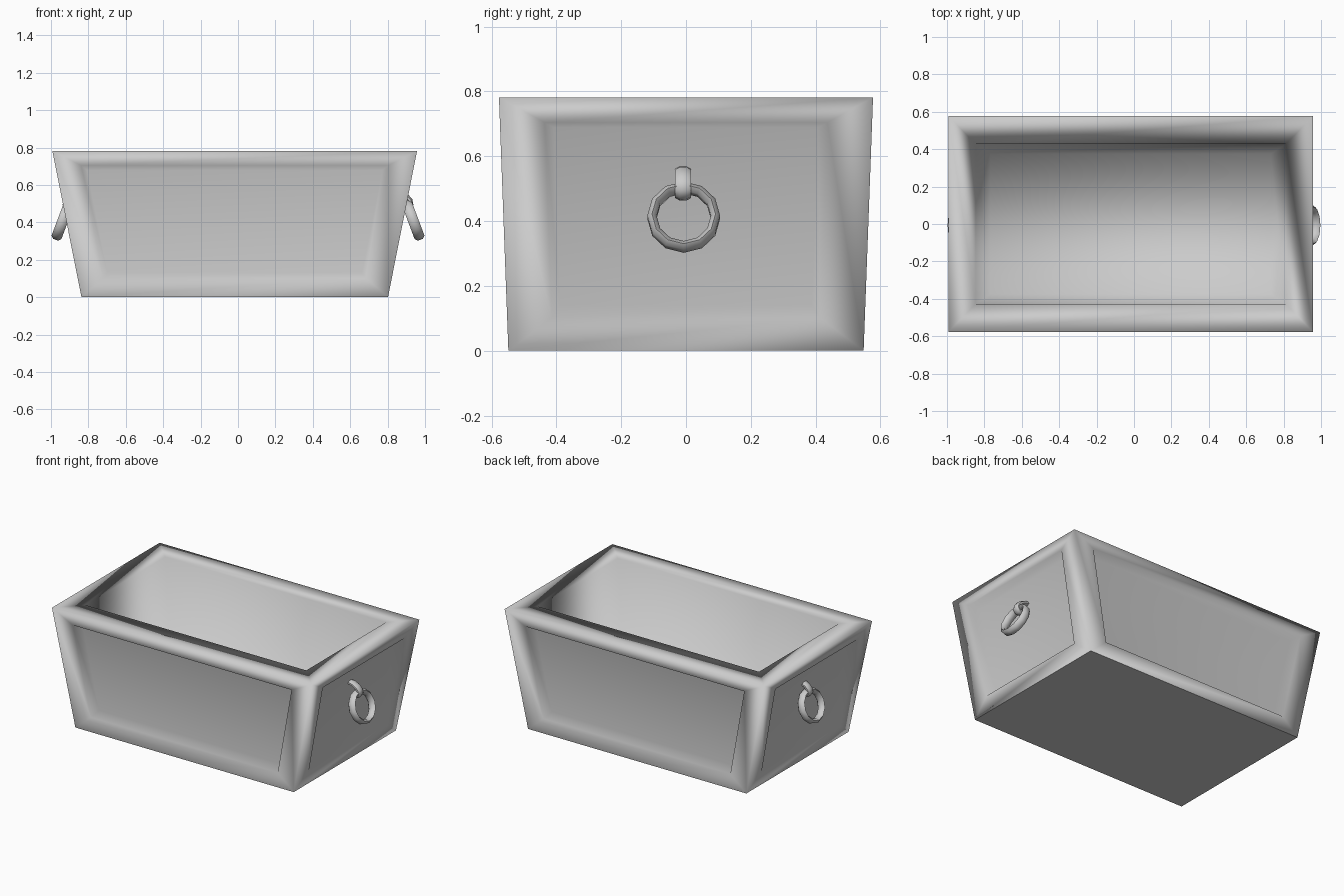
import bpy, bmesh, math
from mathutils import Vector, Matrix

if "Cube" in bpy.data.objects:
    bpy.data.objects.remove(bpy.data.objects["Cube"])

CX = -0.0175   # the tub sits slightly left of the handles' mirror plane


def finish(bm, name):
    bmesh.ops.recalc_face_normals(bm, faces=bm.faces)
    me = bpy.data.meshes.new(name)
    bm.to_mesh(me)
    bm.free()
    ob = bpy.data.objects.new(name, me)
    bpy.context.collection.objects.link(ob)
    return ob


def bridge(bm, a, b):
    n = len(a)
    for i in range(n):
        j = (i + 1) % n
        bm.faces.new((a[i], a[j], b[j], b[i]))


def make_tub():
    bm = bmesh.new()

    def rect(hx, hy, z):
        return [bm.verts.new((CX + sx * hx, sy * hy, z))
                for sx, sy in ((-1, -1), (1, -1), (1, 1), (-1, 1))]

    base = rect(0.8195, 0.548, 0)
    top = rect(0.975, 0.577, 0.782)
    rim = rect(0.829, 0.427, 0.782)
    floor = rect(0.75, 0.375, 0.09)

    # hollow inside and closed underside
    bridge(bm, top, rim)
    bridge(bm, rim, floor)
    bm.faces.new(floor)
    bottom = bm.faces.new(base)

    # four walls, each with a framed, sunken panel
    for i in range(4):
        j = (i + 1) % 4
        outer = [base[i], base[j], top[j], top[i]]
        a, b, c, d = (v.co.copy() for v in outer)
        normal = (b - a).cross(d - a).normalized()

        def ring(side, low, high, depth):
            pts = []
            for t, right in ((low, 0), (low, 1), (high, 1), (high, 0)):
                left_pt, right_pt = a.lerp(d, t), b.lerp(c, t)
                f = side / (right_pt - left_pt).length
                pts.append(left_pt.lerp(right_pt, 1 - f if right else f) - normal * depth)
            return [bm.verts.new(p) for p in pts]

        crest = ring(0.138, 0.13, 0.90, 0)
        panel = ring(0.165, 0.165, 0.865, 0.062)
        bridge(bm, outer, crest)
        bridge(bm, crest, panel)
        bm.faces.new(panel)

    for f in bm.faces:
        f.smooth = True
    bottom.smooth = False
    for e in bottom.edges:
        e.smooth = False
    ob = finish(bm, "tub")
    # large faces dominate the shading, so panels stay nearly flat
    mod = ob.modifiers.new("weighted", 'WEIGHTED_NORMAL')
    mod.mode = 'FACE_AREA'
    mod.weight = 50
    mod.keep_sharp = True


def sweep(path, half_wide, half_thick, sides, closed, xform, name, angle=45):
    """Sweep an oval section along an (x, z) path; local y is the width."""
    bm = bmesh.new()
    pts = [Vector((x, 0, z)) for x, z in path]
    n = len(pts)
    rings = []
    for i, p in enumerate(pts):
        prev = pts[i - 1] if closed or i > 0 else p
        nxt = pts[(i + 1) % n] if closed or i < n - 1 else p
        t = (nxt - prev).normalized()
        out = Vector((t.z, 0, -t.x))
        rings.append([bm.verts.new(xform @ (p + out * half_thick * math.cos(q)
                                            + Vector((0, half_wide * math.sin(q), 0))))
                      for q in (2 * math.pi * (k + 0.5) / sides for k in range(sides))])
    for i in range(n if closed else n - 1):
        bridge(bm, rings[i], rings[(i + 1) % n])
    if not closed:
        bm.faces.new(rings[0])
        bm.faces.new(rings[-1])
    ob = finish(bm, name)
    bpy.ops.object.select_all(action='DESELECT')
    ob.select_set(True)
    bpy.context.view_layer.objects.active = ob
    bpy.ops.object.shade_smooth_by_angle(angle=math.radians(angle))


make_tub()

# hanging rings and their staples, mirrored on the two ends
circle = [(0.098 * math.cos(2 * math.pi * k / 12), 0.098 * math.sin(2 * math.pi * k / 12))
          for k in range(12)]
hook = [(0.83, 0.556), (0.87, 0.553), (0.903, 0.536), (0.92, 0.517),
        (0.924, 0.497), (0.912, 0.48), (0.89, 0.477), (0.875, 0.485)]

for s, label in ((1, "right"), (-1, "left")):
    mirror = Matrix.Diagonal((s, 1, 1, 1))
    place = (mirror @ Matrix.Translation((0.936, -0.007, 0.412))
             @ Matrix.Rotation(-0.36, 4, 'Y') @ Matrix.Rotation(math.pi / 2, 4, 'Z'))
    sweep(circle, 0.028, 0.0165, 6, True, place, label + "_ring")
    sweep(hook, 0.027, 0.015, 8, False,
          mirror @ Matrix.Translation((0, -0.009, 0)), label + "_staple")
